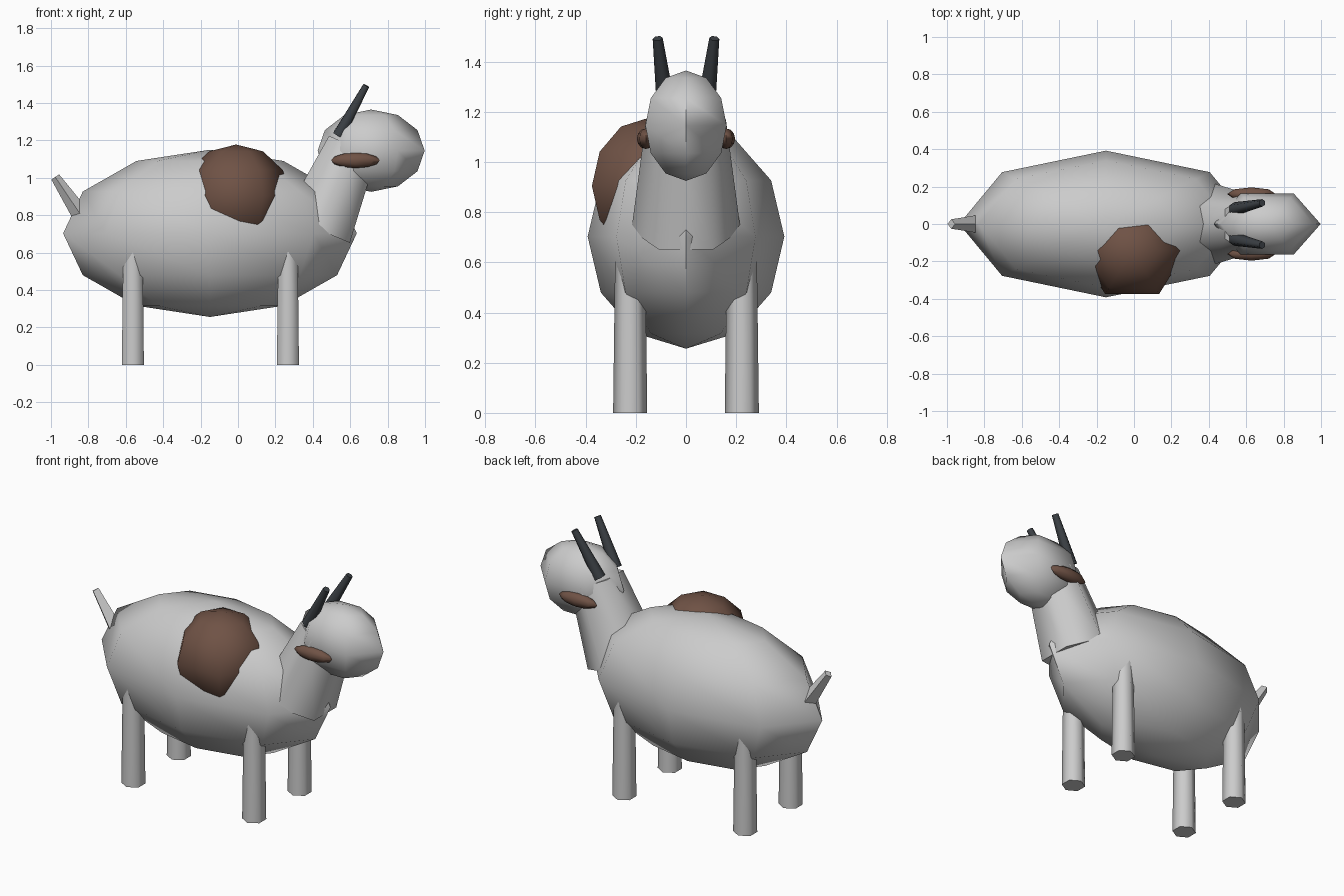
import bpy, bmesh, math
from mathutils import Vector, Matrix

if "Cube" in bpy.data.objects:
    bpy.data.objects.remove(bpy.data.objects["Cube"])


def material(name, rgb):
    m = bpy.data.materials.new(name)
    m.diffuse_color = (*rgb, 1)
    m.use_nodes = True
    m.node_tree.nodes["Principled BSDF"].inputs["Base Color"].default_value = m.diffuse_color
    return m


brown = material("brown_hide", (0.16, 0.085, 0.06))
dark = material("dark_horn", (0.045, 0.052, 0.06))


def finish(name, bm, mat=None):
    bmesh.ops.recalc_face_normals(bm, faces=bm.faces)
    me = bpy.data.meshes.new(name)
    bm.to_mesh(me)
    bm.free()
    ob = bpy.data.objects.new(name, me)
    bpy.context.collection.objects.link(ob)
    if mat:
        me.materials.append(mat)
    bpy.ops.object.select_all(action='DESELECT')
    ob.select_set(True)
    bpy.context.view_layer.objects.active = ob
    bpy.ops.object.shade_smooth_by_angle(angle=math.radians(65))
    return ob


def ellipsoid(name, center, radii, segments, mat=None, rings=6):
    # half-circle profile spun round z, first meridian on +x
    bm = bmesh.new()
    arc = [math.pi * i / rings for i in range(rings + 1)]
    vs = [bm.verts.new((math.sin(a), 0, math.cos(a))) for a in arc]
    edges = [bm.edges.new(p) for p in zip(vs, vs[1:])]
    bmesh.ops.spin(bm, geom=vs + edges, cent=(0, 0, 0), axis=(0, 0, 1),
                   angle=2 * math.pi, steps=segments)
    bmesh.ops.remove_doubles(bm, verts=bm.verts, dist=1e-4)
    bmesh.ops.transform(bm, verts=bm.verts,
                        matrix=Matrix.Translation(center) @ Matrix.Diagonal((*radii, 1)))
    return finish(name, bm, mat)


def taper(name, start, end, r1, r2, sides=6, mat=None):
    # capped cone running from start to end
    start, end = Vector(start), Vector(end)
    d = end - start
    bm = bmesh.new()
    bmesh.ops.create_cone(bm, cap_ends=True, segments=sides,
                          radius1=r1, radius2=r2, depth=d.length)
    rot = Vector((0, 0, 1)).rotation_difference(d).to_matrix().to_4x4()
    bmesh.ops.transform(bm, verts=bm.verts,
                        matrix=Matrix.Translation((start + end) / 2) @ rot)
    return finish(name, bm, mat)


# trunk, neck, head
ellipsoid("body", (-0.15, 0, 0.703), (0.785, 0.392, 0.447), 8)
taper("neck", (0.424, 0, 0.726), (0.613, 0, 1.170), 0.218, 0.159)
ellipsoid("head", (0.712, 0, 1.145), (0.286, 0.187, 0.22), 6)

# tail
taper("tail", (-0.826, 0, 0.78), (-0.977, 0, 1.004), 0.05, 0.025, sides=4)

# hide patch on the front flank
ellipsoid("hide_patch", (-0.01, -0.143, 0.905), (0.288, 0.268, 0.273), 6, brown)

# paired parts
for side, s in (("right", -1), ("left", 1)):
    for end, x in (("front", 0.267), ("rear", -0.562)):
        taper(f"{end}_leg_{side}", (x, s * 0.2225, 0), (x, s * 0.2225, 0.64), 0.068, 0.06)
    ellipsoid(f"ear_{side}", (0.628, s * 0.16, 1.093), (0.13, 0.036, 0.041), 8, brown)
    taper(f"horn_{side}", (0.538, s * 0.08, 1.226), (0.686, s * 0.113, 1.493),
          0.037, 0.02, mat=dark)
